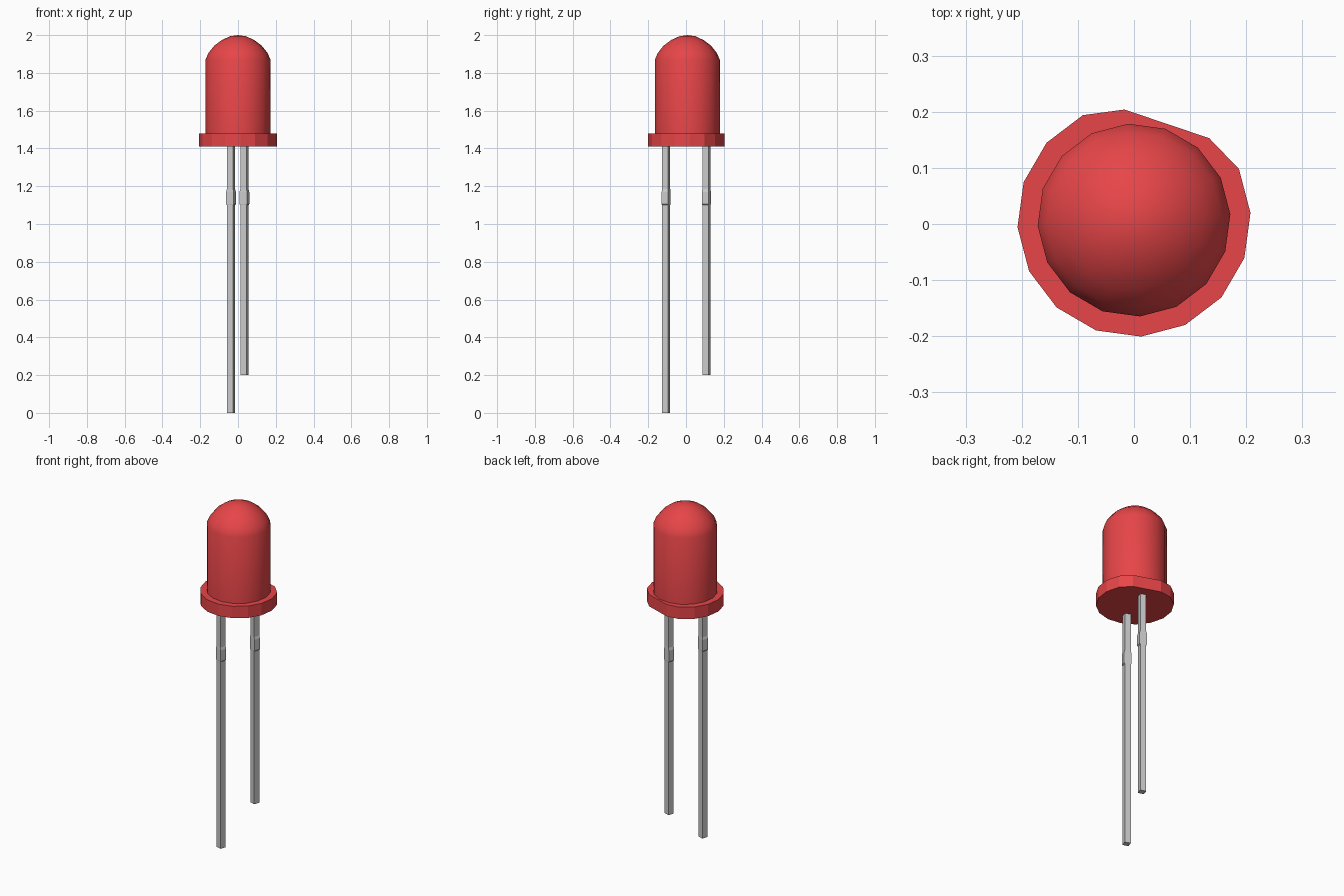
import bpy, bmesh
from math import cos, sin, radians, pi

if "Cube" in bpy.data.objects:
    bpy.data.objects.remove(bpy.data.objects["Cube"])

SIDES = 16
TURN = radians(3.5)       # rotation of the round parts
CY = 0.007                # centre of the round parts in y
LEAD_TURN = radians(-19)  # rotation of the leads and flat


def material(name, color):
    mat = bpy.data.materials.new(name)
    mat.diffuse_color = color
    mat.use_nodes = True
    mat.node_tree.nodes["Principled BSDF"].inputs["Base Color"].default_value = mat.diffuse_color
    return mat


red = material("red_plastic", (0.80, 0.06, 0.065, 1))


def ring(bm, pts, z):
    return [bm.verts.new((x, y, z)) for x, y in pts]


def circle(r, skip=()):
    return [(r * cos(TURN + 2 * pi * i / SIDES), CY + r * sin(TURN + 2 * pi * i / SIDES))
            for i in range(SIDES) if i not in skip]


def skin(name, sections, tip=None, mat=None, smooth=None):
    """Bridge stacked (points, z) sections; close with caps or a tip."""
    bm = bmesh.new()
    rings = [ring(bm, pts, z) for pts, z in sections]
    n = len(rings[0])
    for a, b in zip(rings, rings[1:]):
        for i in range(n):
            j = (i + 1) % n
            bm.faces.new((a[i], a[j], b[j], b[i]))
    bm.faces.new(rings[0][::-1])
    if tip:
        top = bm.verts.new(tip)
        for i in range(n):
            bm.faces.new((rings[-1][i], rings[-1][(i + 1) % n], top))
    else:
        bm.faces.new(rings[-1])
    bmesh.ops.recalc_face_normals(bm, faces=bm.faces)
    me = bpy.data.meshes.new(name)
    bm.to_mesh(me)
    bm.free()
    ob = bpy.data.objects.new(name, me)
    bpy.context.collection.objects.link(ob)
    if mat:
        me.materials.append(mat)
    if smooth:
        bpy.ops.object.select_all(action='DESELECT')
        ob.select_set(True)
        bpy.context.view_layer.objects.active = ob
        bpy.ops.object.shade_smooth_by_angle(angle=radians(smooth))
    return ob


# Domed lens
profile = [(0.172, 1.47), (0.172, 1.87), (0.157, 1.905), (0.127, 1.943),
           (0.086, 1.974), (0.042, 1.994)]
skin("lens", [(circle(r), z) for r, z in profile], (0, CY, 2.0), red, 40)

# Flange with one flattened side
rim = circle(0.208, skip=(3,))
rim[2] = (0.134, 0.153)
rim[3] = (-0.017, 0.204)
skin("flange", [(rim, 1.41), (rim, 1.48)], mat=red)


# Leads: square wire with a slightly swollen crimp
def rect(cx, cy, w, d):
    c, s = cos(LEAD_TURN), sin(LEAD_TURN)
    corners = [(-w, -d), (w, -d), (w, d), (-w, d)]
    return [(cx + (x * c - y * s) / 2, cy + (x * s + y * c) / 2) for x, y in corners]


W = 0.034
for name, cx, cy, bottom in (("long_lead", -0.037, -0.105, 0.0),
                             ("short_lead", 0.034, 0.108, 0.2)):
    thin, wide = rect(cx, cy, W, W), rect(cx, cy, 0.042, 0.036)
    skin(name, [(thin, bottom), (thin, 1.10), (wide, 1.105), (wide, 1.17),
                (thin, 1.185), (thin, 1.42)])
